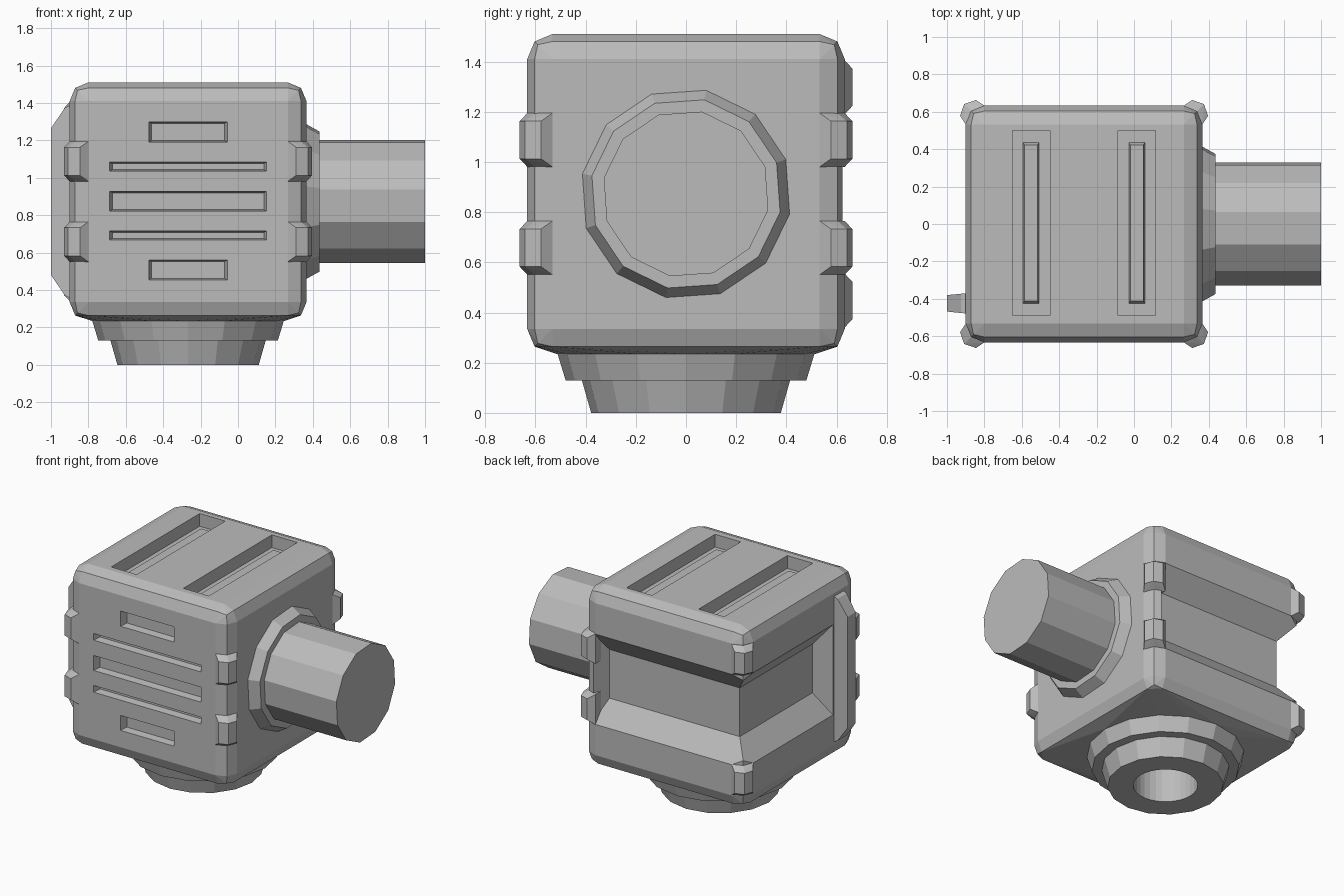
import bpy, bmesh, math
from mathutils import Vector

cube = bpy.data.objects.get("Cube")
if cube:
    bpy.data.objects.remove(cube, do_unlink=True)

mat = bpy.data.materials.new("plain grey")
mat.use_nodes = True
GREY = (0.5, 0.5, 0.5, 1)
mat.diffuse_color = GREY
mat.node_tree.nodes["Principled BSDF"].inputs["Base Color"].default_value = GREY

CX, CZ = -0.267, 0.873      # body centre
H = 0.633                   # body half width
LEFT, RIGHT = CX - H, CX + H
BOTTOM, TOP = 0.235, 1.51


def hull(name, points):
    """Convex solid around the points, with flat faces merged."""
    bm = bmesh.new()
    for p in points:
        bm.verts.new(p)
    out = bmesh.ops.convex_hull(bm, input=bm.verts[:])
    spare = {v for v in out["geom_interior"] + out["geom_unused"]
             if isinstance(v, bmesh.types.BMVert)}
    bmesh.ops.delete(bm, geom=list(spare), context="VERTS")
    bmesh.ops.dissolve_limit(bm, angle_limit=math.radians(1), verts=bm.verts[:], edges=bm.edges[:])
    bmesh.ops.recalc_face_normals(bm, faces=bm.faces[:])
    mesh = bpy.data.meshes.new(name)
    bm.to_mesh(mesh)
    bm.free()
    mesh.materials.append(mat)
    ob = bpy.data.objects.new(name, mesh)
    bpy.context.collection.objects.link(ob)
    return ob


def rect(axis, pos, u, v):
    """Four points at pos along an axis; u and v are ranges on the other axes."""
    pts = []
    for a in u:
        for b in v:
            p = [a, b]
            p.insert(axis, pos)
            pts.append(p)
    return pts


def grow(r, d):
    return (r[0] - d, r[1] + d)


def ring(axis, pos, radius, sides, phase=0.0):
    """Regular polygon around the x axis (0) or z axis (2) of the body."""
    pts = []
    for i in range(sides):
        t = math.radians(phase) + math.tau * i / sides
        a, b = radius * math.cos(t), radius * math.sin(t)
        pts.append((pos, a, CZ + b) if axis == 0 else (CX + a, b, pos))
    return pts


def carve(ob, cutters):
    for c in cutters:
        mod = ob.modifiers.new("cut", "BOOLEAN")
        mod.operation = "DIFFERENCE"
        mod.solver = "EXACT"
        mod.object = c
    bpy.context.view_layer.update()
    graph = bpy.context.evaluated_depsgraph_get()
    mesh = bpy.data.meshes.new_from_object(ob.evaluated_get(graph))
    ob.modifiers.clear()
    ob.data = mesh


# Body: rounded box whose underside runs into the round collar
bm = bmesh.new()
bmesh.ops.create_cube(bm, size=1)
for v in bm.verts:
    v.co = Vector((CX + v.co.x * 2 * H, v.co.y * 2 * H,
                   (BOTTOM + TOP) / 2 + v.co.z * (TOP - BOTTOM)))
bmesh.ops.bevel(bm, geom=bm.edges[:], offset=0.1, segments=2, profile=0.5, affect="EDGES")
shell = [v.co.copy() for v in bm.verts if v.co.z > BOTTOM + 0.005]
bm.free()
body = hull("body", shell + ring(2, BOTTOM, 0.515, 16))

# Front slots: centre height, half height, half length
cutters = []
for z, hz, hx in ((1.245, 0.054, 0.21), (1.06, 0.024, 0.42), (0.875, 0.053, 0.42),
                  (0.692, 0.024, 0.42), (0.507, 0.053, 0.21)):
    xs, zs = (CX - hx, CX + hx), (z - hz, z + hz)
    cutters.append(hull("front_slot_cutter", rect(1, -H - 0.02, grow(xs, 0.006), grow(zs, 0.003))
                        + rect(1, -H + 0.05, grow(xs, -0.015), grow(zs, -0.008))))

# Top recesses, each with a low rail on its floor
for side, x in (("left", 0.015), ("right", -0.55)):
    xs, ys = (x - 0.1, x + 0.1), (-0.49, 0.5)
    cutters.append(hull("top_slot_cutter", rect(2, TOP + 0.05, xs, ys) + rect(2, TOP - 0.09, xs, ys)))
    bar_x, bar_y = (x - 0.045, x + 0.045), (-0.43, 0.44)
    hull("top_rail_" + side, rect(2, TOP - 0.1, bar_x, bar_y)
         + rect(2, TOP - 0.06, grow(bar_x, -0.01), grow(bar_y, -0.018)))

# Channel wrapping the back and right side
outer_z, inner_z = (0.51, 1.235), (0.7, 1.045)
cutters.append(hull("back_channel_cutter",
                    rect(1, H + 0.035, (-1.2, 0.31), outer_z) + rect(1, H - 0.12, (-1.2, 0.24), inner_z)))
cutters.append(hull("side_channel_cutter",
                    rect(0, LEFT - 0.035, (-0.375, 1), outer_z) + rect(0, LEFT + 0.12, (-0.3, 1), inner_z)))

# Stepped round base with a bore
bore = hull("bore_cutter", ring(2, -0.1, 0.21, 32) + ring(2, 0.45, 0.21, 32))
collar = hull("base_collar", ring(2, BOTTOM + 0.01, 0.515, 16) + ring(2, 0.13, 0.48, 16))
foot = hull("base_foot", ring(2, 0.14, 0.418, 16) + ring(2, 0, 0.378, 16))
carve(body, cutters + [bore])
carve(collar, [bore])
carve(foot, [bore])
for c in cutters + [bore]:
    bpy.data.objects.remove(c, do_unlink=True)

# Side flange and pipe
hull("pipe_flange", ring(0, RIGHT - 0.02, 0.432, 12, 19) + ring(0, 0.435, 0.382, 12, 19))
hull("pipe", ring(0, 0.3, 0.334, 12, 19) + ring(0, 1.0, 0.334, 12, 19))

# Fin on the right side
hull("side_fin", rect(0, LEFT + 0.02, (-0.48, -0.37), (0.35, 1.395))
     + rect(0, -0.925, (-0.476, -0.373), (0.37, 1.375))
     + rect(0, -1.0, (-0.468, -0.38), (0.48, 1.265)))

# Corner clamps, spread apart where the channel passes
BASE = ((0, 0.1), (0.03, 0.03), (0.1, 0), (0.1, 0.1))
CREST = ((-0.03, 0.055), (-0.008, -0.008), (0.055, -0.03))
for sx in (-1, 1):
    for sy in (-1, 1):
        spread = 0.425 if (sx, sy) == (-1, 1) else 0.215
        for level in (-1, 1):
            z = CZ + level * spread
            pts = [(CX + sx * (H - u), sy * (H - v), z + s * half)
                   for profile, half in ((BASE, 0.107), (CREST, 0.075))
                   for u, v in profile for s in (-1, 1)]
            hull("corner_clamp", pts)
